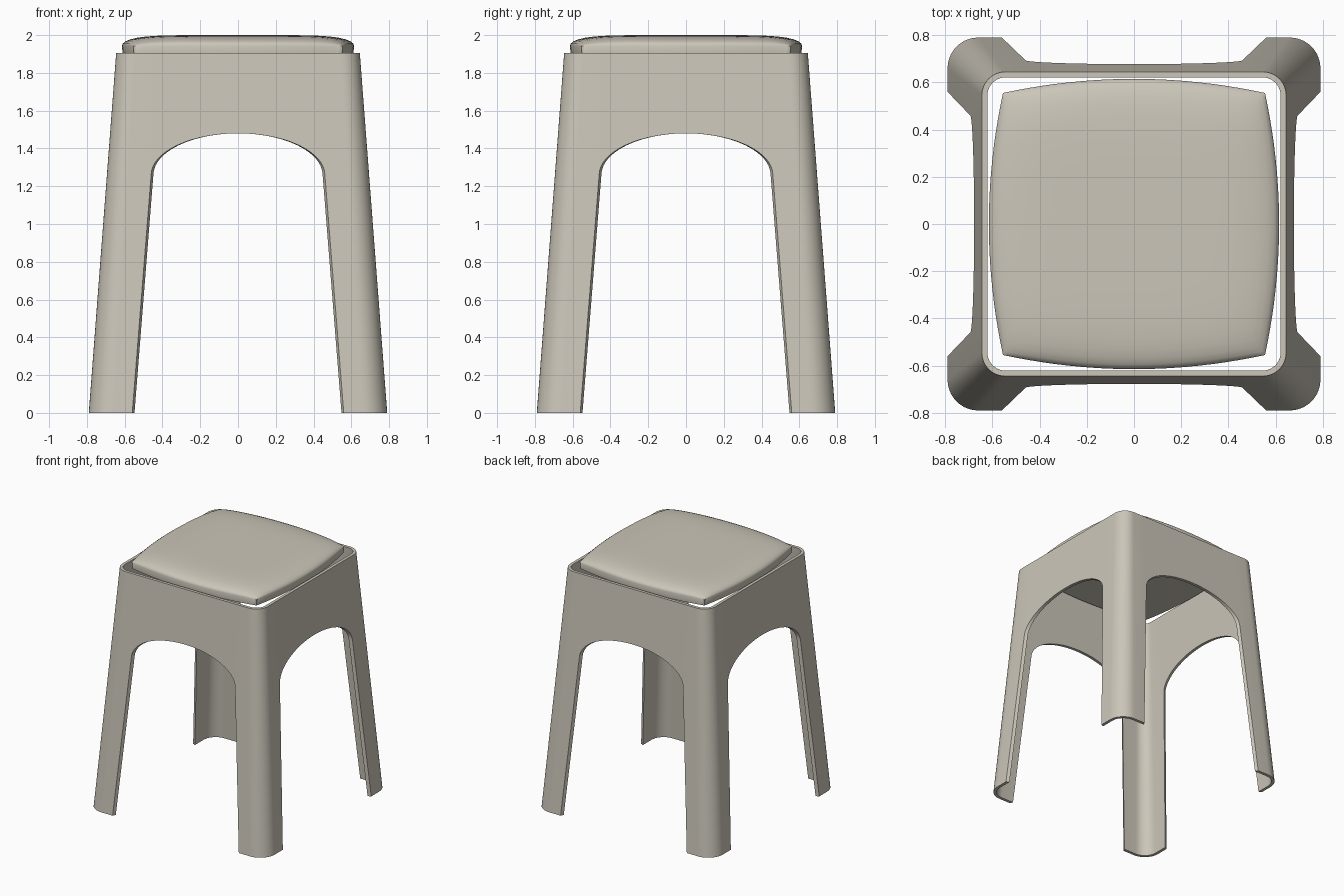
import bpy, bmesh, math
from mathutils import Vector, Matrix

if "Cube" in bpy.data.objects:
    bpy.data.objects.remove(bpy.data.objects["Cube"])

TOP, WALL = 1.905, 0.024      # rim height, shell thickness
LEG_Z, ARCH = 1.26, 0.22      # where the arch springs from, arch rise

beige = bpy.data.materials.new("warm_grey_plastic")
beige.diffuse_color = (0.60, 0.565, 0.485, 1)
beige.use_nodes = True
beige.node_tree.nodes["Principled BSDF"].inputs["Base Color"].default_value = beige.diffuse_color


def finish(bm, name, angle):
    bmesh.ops.recalc_face_normals(bm, faces=bm.faces)
    mesh = bpy.data.meshes.new(name)
    bm.to_mesh(mesh)
    bm.free()
    ob = bpy.data.objects.new(name, mesh)
    bpy.context.collection.objects.link(ob)
    mesh.materials.append(beige)
    bpy.ops.object.select_all(action='DESELECT')
    ob.select_set(True)
    bpy.context.view_layer.objects.active = ob
    bpy.ops.object.shade_smooth_by_angle(angle=math.radians(angle))
    return ob


def half(z):                  # outer half width at height z
    return 0.79 - 0.145 * z / TOP


def radius(z):                # corner radius at height z
    return 0.13 - 0.03 * z / TOP


# Each shell point is a pair: (outer position, inner position)
def wall(x, z, inset=0.0):
    return (Vector((x, -half(z), z)), Vector((x - inset, WALL - half(z), z)))


def corner(a, z):
    c, r = half(z) - radius(z), radius(z)
    d = Vector((math.sin(a), -math.cos(a), 0))
    mid = Vector((c, -c, z))
    return (mid + d * r, mid + d * (r - WALL))


def eighth():
    quads = []
    # quarter-round corner, up to the diagonal
    n = 5
    for i in range(n):
        a, b = [k * math.pi / 4 / n for k in (i, i + 1)]
        for lo, hi in ((0, LEG_Z), (LEG_Z, TOP)):
            quads.append([corner(a, lo), corner(b, lo), corner(b, hi), corner(a, hi)])
    # flat flange of the leg
    spring = wall(0.46, LEG_Z, 0.012)
    quads.append([wall(0.56, 0, 0.012), corner(0, 0), corner(0, LEG_Z), spring])
    quads.append([spring, corner(0, LEG_Z), corner(0, TOP), wall(0.46, TOP)])
    # apron above the arch
    n = 14
    for i in range(n):
        pts = []
        for k in (i, i + 1):
            t = k * math.pi / 2 / n
            x = 0.46 * math.cos(t)
            z = LEG_Z + ARCH * math.sin(t)
            pts.append((wall(x, z, 0.012 * math.cos(t)), wall(x, TOP)))
        quads.append([pts[0][0], pts[0][1], pts[1][1], pts[1][0]])
    return quads


# Stool shell: mirror and rotate the eighth, then close the rims
bm = bmesh.new()
seen = {}


def pair(p, m):
    out, inn = m @ p[0], m @ p[1]
    key = tuple(round(v, 4) + 0.0 for v in out)
    if key not in seen:
        seen[key] = (bm.verts.new(out), bm.verts.new(inn))
    return seen[key]


partner, outer = {}, []
for turn in range(4):
    for side in (1, -1):
        m = Matrix.Rotation(turn * math.pi / 2, 4, 'Z') @ Matrix.Diagonal((side, 1, 1, 1))
        for q in eighth():
            ps = [pair(p, m) for p in q]
            partner.update(ps)
            outer.append(bm.faces.new([p[0] for p in ps]))
            bm.faces.new([p[1] for p in reversed(ps)])
rims = {e for f in outer for e in f.edges if len(e.link_faces) == 1}
for e in rims:
    a, b = e.verts
    bm.faces.new([a, b, partner[b], partner[a]])
finish(bm, "stool_shell", 35)

# Cushion: bowed square outline, domed top, short side band, flat base
N = 24
bm = bmesh.new()
ts = [math.sin(math.pi * (i / N - 0.5)) for i in range(N + 1)]


def dome(u):
    return math.sqrt(max(0.0, 1 - abs(u) ** 6))


grid = [[bm.verts.new((u * (0.615 - 0.06 * v * v), v * (0.615 - 0.06 * u * u),
                       1.943 + 0.057 * dome(u) * dome(v))) for v in ts] for u in ts]
for i in range(N):
    for j in range(N):
        bm.faces.new([grid[i][j], grid[i + 1][j], grid[i + 1][j + 1], grid[i][j + 1]])
edge = [e for e in bm.edges if e.is_boundary]
ext = bmesh.ops.extrude_edge_only(bm, edges=edge)["geom"]
for v in [g for g in ext if isinstance(g, bmesh.types.BMVert)]:
    v.co = Vector((v.co.x * 0.99, v.co.y * 0.99, 1.89))
bmesh.ops.contextual_create(bm, geom=[g for g in ext if isinstance(g, bmesh.types.BMEdge)])
finish(bm, "seat_cushion", 50)
